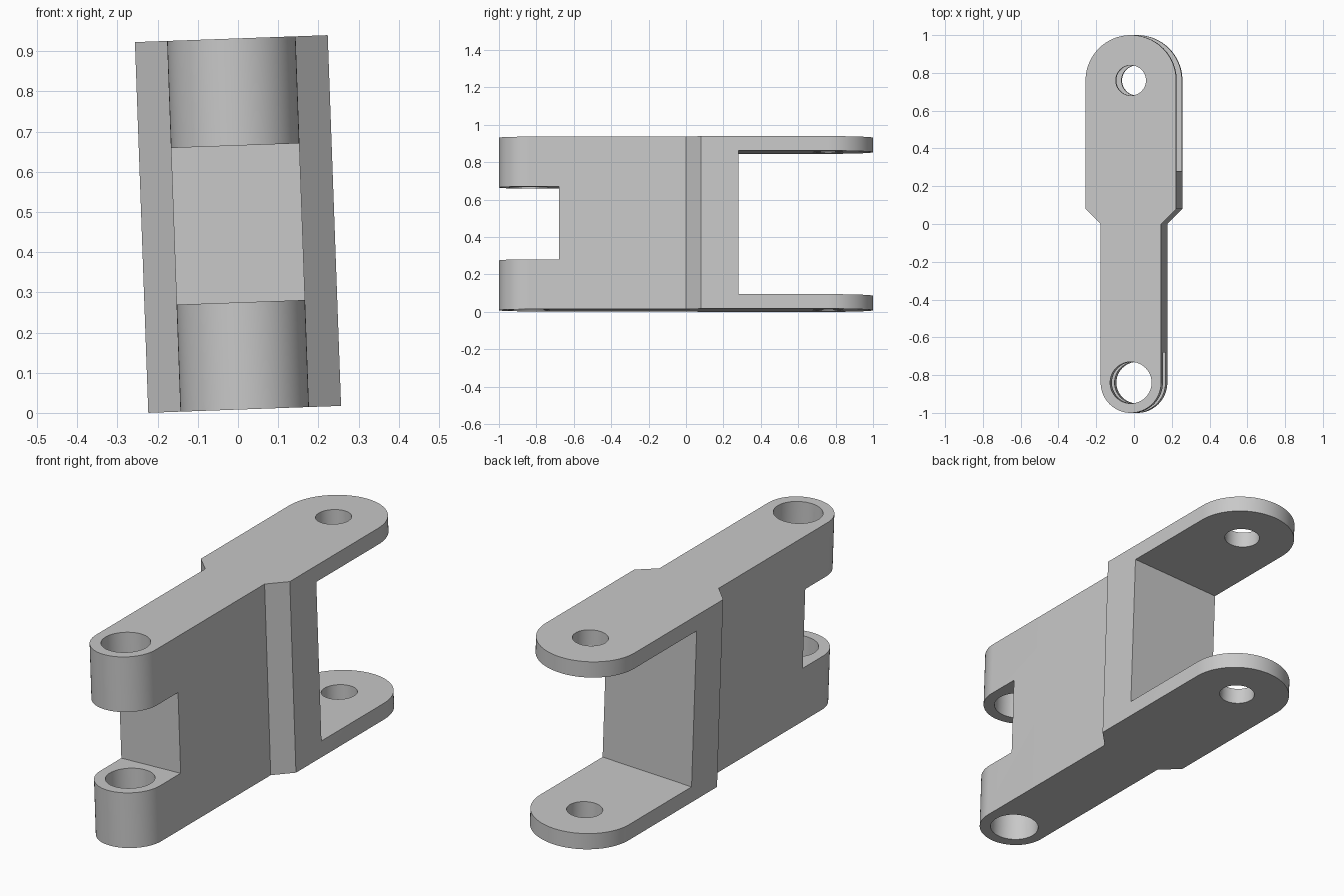
import bpy, bmesh, math

old = bpy.data.objects.get("Cube")
if old:
    bpy.data.objects.remove(old, do_unlink=True)

HALF_H = 0.4615                # half height of the link
FRONT_Y, FRONT_R = -0.84, 0.16  # narrow rounded end
BACK_Y, BACK_R = 0.76, 0.24     # wide rounded end

steel = bpy.data.materials.new("light_grey")
steel.use_nodes = True
grey = (0.58, 0.58, 0.58, 1)
steel.diffuse_color = grey
steel.node_tree.nodes["Principled BSDF"].inputs["Base Color"].default_value = grey


def arc(cy, r, start, end, n=48):
    """Points on an arc centred on x = 0."""
    steps = [math.radians(start + (end - start) * i / n) for i in range(n + 1)]
    return [(r * math.cos(a), cy + r * math.sin(a)) for a in steps]


def prism(name, outline, half):
    """Extrude a plan outline from -half to +half in z."""
    bm = bmesh.new()
    face = bm.faces.new([bm.verts.new((x, y, -half)) for x, y in outline])
    top = bmesh.ops.extrude_face_region(bm, geom=[face])["geom"]
    bmesh.ops.translate(bm, vec=(0, 0, 2 * half),
                        verts=[v for v in top if isinstance(v, bmesh.types.BMVert)])
    bmesh.ops.recalc_face_normals(bm, faces=bm.faces)
    mesh = bpy.data.meshes.new(name)
    bm.to_mesh(mesh)
    bm.free()
    mesh.materials.append(steel)
    obj = bpy.data.objects.new(name, mesh)
    bpy.context.collection.objects.link(obj)
    return obj


def slot(name, y0, y1, half):
    return prism(name, [(-0.5, y0), (0.5, y0), (0.5, y1), (-0.5, y1)], half)


# Link body: rounded narrow end, chamfered shoulders, rounded wide end
outline = (arc(FRONT_Y, FRONT_R, 180, 360) + [(FRONT_R, 0), (BACK_R, 0.08)]
           + arc(BACK_Y, BACK_R, 0, 180) + [(-BACK_R, 0.08), (-FRONT_R, 0)])
link = prism("clevis_link", outline, HALF_H)

# Fork slots and pin holes
cutters = [
    slot("front_slot_cutter", -1.2, -0.68, 0.195),
    slot("back_slot_cutter", 0.28, 1.2, 0.384),
    prism("front_pin_hole_cutter", arc(FRONT_Y, 0.11, 0, 360, 64)[:-1], 0.6),
    prism("back_pin_hole_cutter", arc(BACK_Y, 0.08, 0, 360, 64)[:-1], 0.6),
]
bpy.ops.object.select_all(action="DESELECT")
link.select_set(True)
bpy.context.view_layer.objects.active = link
for cutter in cutters:
    cutter.hide_render = True
    mod = link.modifiers.new(cutter.name, "BOOLEAN")
    mod.operation = "DIFFERENCE"
    mod.solver = "EXACT"
    mod.object = cutter
    bpy.ops.object.modifier_apply(modifier=mod.name)
    bpy.data.objects.remove(cutter, do_unlink=True)

bpy.ops.object.shade_smooth_by_angle(angle=math.radians(25))

# The whole link leans slightly sideways
link.rotation_euler = (0, -0.036, 0)
link.location = (0, 0, 0.47)
